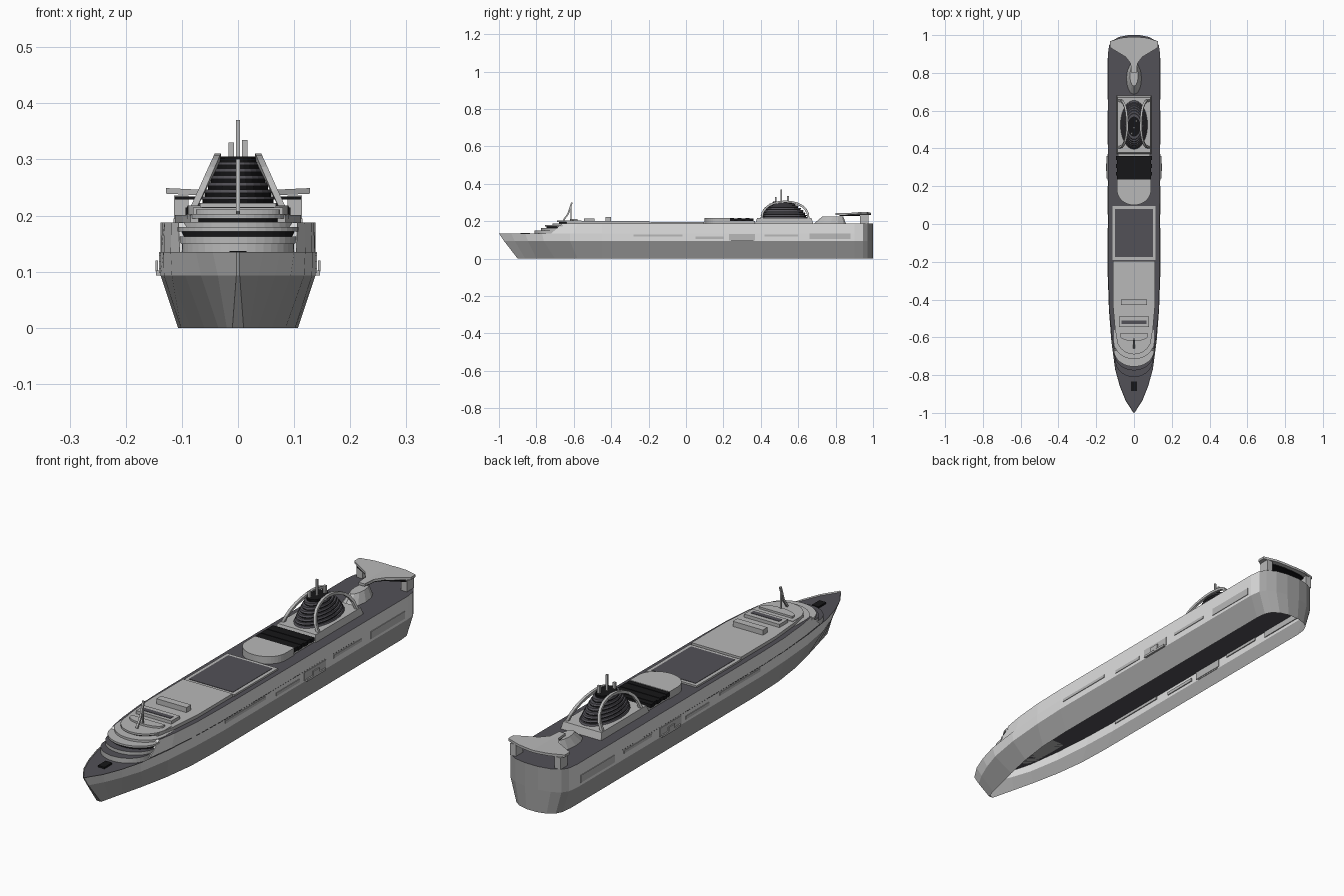
import bpy, bmesh, math
from mathutils import Vector

if "Cube" in bpy.data.objects:
    bpy.data.objects.remove(bpy.data.objects["Cube"])


def material(name, r, g, b):
    m = bpy.data.materials.new(name)
    m.diffuse_color = (r, g, b, 1)
    m.use_nodes = True
    m.node_tree.nodes["Principled BSDF"].inputs["Base Color"].default_value = m.diffuse_color
    return m


WHITE = material("white_paint", 0.74, 0.74, 0.74)
LIGHT = material("light_grey", 0.48, 0.48, 0.48)
HULL = material("hull_grey", 0.36, 0.36, 0.36)
DECK = material("dark_deck", 0.085, 0.082, 0.095)
BLACK = material("black_glass", 0.008, 0.008, 0.009)


def finish(name, bm, mats):
    bmesh.ops.recalc_face_normals(bm, faces=bm.faces[:])
    me = bpy.data.meshes.new(name)
    bm.to_mesh(me)
    bm.free()
    for m in mats:
        me.materials.append(m)
    ob = bpy.data.objects.new(name, me)
    bpy.context.collection.objects.link(ob)
    return ob


def mirrored(half):
    """Closed outline from the points of the +x half, bow to stern."""
    return half + [(-x, y) for x, y in reversed(half) if x > 1e-6]


def loft(name, rings, mats, rule=None, top=None, bottom=False):
    """Skin a stack of equal rings of 3D points; rule(centre) picks a material."""
    bm = bmesh.new()
    vs = [[bm.verts.new(p) for p in r] for r in rings]
    n = len(vs[0])
    for a, b in zip(vs, vs[1:]):
        for i in range(n):
            j = (i + 1) % n
            f = bm.faces.new((a[i], a[j], b[j], b[i]))
            if rule:
                f.material_index = rule(f.calc_center_median())
    if top is not None:
        bm.faces.new(vs[-1]).material_index = top
    if bottom:
        bm.faces.new(list(reversed(vs[0])))
    return finish(name, bm, mats)


def prism(name, outline, z0, z1, mat, top=None, taper=1.0, rule=None):
    cy = sum(p[1] for p in outline) / len(outline)
    rings = [[(x, y, z0) for x, y in outline],
             [(x * taper, cy + (y - cy) * taper, z1) for x, y in outline]]
    return loft(name, rings, [mat, top or mat], rule, 1, True)


def box(name, x0, x1, y0, y1, z0, z1, mat, top=None):
    return prism(name, [(x0, y0), (x1, y0), (x1, y1), (x0, y1)], z0, z1, mat, top)


def ellipse(rx, ry, cy, n=24):
    return [(rx * math.cos(2 * math.pi * i / n), cy + ry * math.sin(2 * math.pi * i / n))
            for i in range(n)]


def bow_front(w, front, back, depth, n=10):
    """Plan with a rounded front edge and a straight back."""
    half = [(w * math.sin(math.pi / 2 * i / n),
             front + depth * (1 - math.cos(math.pi / 2 * i / n))) for i in range(n + 1)]
    return mirrored(half + [(w, back)])


def strut(name, pts, r, mat):
    """Square bar swept through points."""
    bm = bmesh.new()
    pts = [Vector(p) for p in pts]
    rings = []
    for i, p in enumerate(pts):
        d = (pts[min(i + 1, len(pts) - 1)] - pts[max(i - 1, 0)]).normalized()
        u = d.cross(Vector((1, 0, 0))).normalized()
        v = d.cross(u)
        rings.append([p + u * r * a + v * r * b for a, b in ((1, 1), (-1, 1), (-1, -1), (1, -1))])
    bm.free()
    return loft(name, rings, [mat], None, 0, True)


# Hull: open underneath, flared lower part and upright upper band
stern = [(0.138, 0.90), (0.132, 0.945), (0.115, 0.97), (0.08, 0.99), (0.03, 1.0)]
sheer = [(0.003, -1.0), (0.045, -0.935), (0.075, -0.86), (0.10, -0.77),
         (0.12, -0.62), (0.133, -0.45), (0.138, -0.3)] + stern
chine = [(0.003, -0.972), (0.036, -0.915), (0.066, -0.845), (0.094, -0.76),
         (0.118, -0.62), (0.132, -0.45), (0.138, -0.3)] + stern
keel = [(0.010, -0.90), (0.02, -0.86), (0.035, -0.80), (0.06, -0.70),
        (0.085, -0.58), (0.102, -0.45), (0.107, -0.3)] + [(x * 0.775, y) for x, y in stern]
rings = [[(x, y, z) for x, y in mirrored(h)] for h, z in
         ((keel, 0), (chine, 0.093), (sheer, 0.135))]
paint = lambda c: 0 if c.z < 0.09 or c.y > 0.945 else 1
loft("hull", rings, [HULL, WHITE], paint)
bm = bmesh.new()
bm.faces.new([bm.verts.new((x * 0.99, y * 0.995, 0.130)) for x, y in mirrored(sheer)])
finish("main_deck", bm, [DECK])
box("bow_hatch", -0.015, 0.015, -0.885, -0.835, 0.13, 0.137, BLACK)

# Upper passenger decks with dark top deck
upper = [(0.104, -0.72), (0.12, -0.60), (0.132, -0.45), (0.137, -0.3)] + stern
top = [(0.106, -0.66), (0.119, -0.58), (0.131, -0.45), (0.135, -0.3)] + stern
loft("upper_decks", [[(x, y, 0.135) for x, y in mirrored(upper)],
                     [(x, y, 0.188) for x, y in mirrored(top)]],
     [HULL, WHITE, DECK], lambda c: 0 if c.y > 0.945 else 1, 2)

# Stepped bridge front with dark window bands
tiers = [(0.100, -0.81, 0.130, 0.150, LIGHT), (0.104, -0.775, 0.150, 0.163, LIGHT),
         (0.104, -0.745, 0.163, 0.172, BLACK), (0.108, -0.755, 0.172, 0.180, LIGHT),
         (0.105, -0.715, 0.180, 0.189, LIGHT), (0.085, -0.680, 0.189, 0.195, BLACK),
         (0.092, -0.690, 0.195, 0.203, LIGHT), (0.075, -0.620, 0.203, 0.211, LIGHT)]
for i, (w, f, z0, z1, m) in enumerate(tiers):
    back = -0.56 if i < 7 else -0.58
    prism("bridge_tier_%d" % i, bow_front(w, f, back, 0.09 if i < 7 else 0.03), z0, z1, m,
          DECK if i in (0, 1) else LIGHT)

# Forward roof and its fittings
prism("forward_roof", mirrored([(0.085, -0.64), (0.10, -0.56), (0.112, -0.42), (0.112, -0.195)]),
      0.188, 0.201, LIGHT)
box("roof_locker", -0.068, 0.068, -0.43, -0.40, 0.20, 0.222, LIGHT)
box("roof_house", -0.08, 0.08, -0.545, -0.49, 0.20, 0.214, LIGHT)
box("roof_house_recess", -0.065, 0.065, -0.53, -0.51, 0.214, 0.2155, DECK)
strut("fore_mast", [(0, -0.655, 0.205), (0, -0.63, 0.24), (0, -0.61, 0.30)], 0.004, LIGHT)
strut("fore_mast_stay", [(0, -0.615, 0.205), (0, -0.615, 0.28)], 0.003, LIGHT)

# Midship pool area
box("pool_frame", -0.115, 0.115, -0.19, 0.095, 0.188, 0.195, LIGHT)
box("pool_deck", -0.10, 0.10, -0.175, 0.08, 0.195, 0.1965, DECK)

# Lounge with rounded front, and louvred glass roof
prism("lounge", bow_front(0.09, 0.10, 0.235, 0.08), 0.188, 0.218, LIGHT)
box("glass_roof_base", -0.085, 0.085, 0.235, 0.37, 0.188, 0.20, LIGHT)
for i in range(6):
    y = 0.235 + i * 0.0208
    w = 0.094 if i % 2 else 0.091
    box("glass_roof_slat_%d" % i, -w, w, y, y + 0.0208, 0.20, 0.216 - 0.002 * (i % 2), BLACK)

# Funnel: base, louvred oval body, side arches, aerials
prism("funnel_base", mirrored([(0.092, 0.37), (0.092, 0.68)]), 0.188, 0.216, LIGHT, taper=0.94)
for i in range(14):
    t0, t1 = i / 14, (i + 1) / 14
    if i % 2:
        o = ellipse(0.066 - 0.034 * t0, 0.120 - 0.075 * t0 ** 1.5, 0.525 - 0.01 * t0)
        prism("funnel_gap_%d" % i, o, 0.216 + 0.086 * t0, 0.216 + 0.086 * t1, BLACK)
    else:
        o = ellipse(0.072 - 0.036 * t0, 0.130 - 0.075 * t0 ** 1.5, 0.525 - 0.01 * t0)
        prism("funnel_louvre_%d" % i, o, 0.216 + 0.086 * t0, 0.216 + 0.086 * t1, DECK, taper=0.96)
prism("funnel_top", ellipse(0.033, 0.05, 0.515), 0.30, 0.305, BLACK)
for s in (-1, 1):
    arch = []
    for i in range(13):
        a = math.pi * i / 12
        h = math.sin(a) ** 0.8 if 0 < i < 12 else 0
        arch.append((s * (0.080 - 0.044 * h), 0.53 - 0.125 * math.cos(a), 0.212 + 0.093 * h))
    strut("funnel_arch", arch, 0.0055, LIGHT)
for x, y, z, r in ((0, 0.51, 0.37, 0.004), (0.012, 0.545, 0.335, 0.005), (-0.012, 0.48, 0.33, 0.005)):
    strut("funnel_aerial", [(x, y, 0.30), (x, y, z)], r, LIGHT)

# Aft house and stern wing on two pylons
loft("aft_house", [[(x, y, 0.188) for x, y in ellipse(0.040, 0.085, 0.77, 12)],
                   [(x, y, 0.226) for x, y in ellipse(0.022, 0.055, 0.785, 12)]], [LIGHT], None, 0)
wing = [(0.014, 0.80), (0.018, 0.85), (0.045, 0.885), (0.128, 0.935),
        (0.128, 0.967), (0.07, 0.985), (0.02, 0.99)]
lift = lambda x: 0.233 + 0.006 * abs(x) / 0.128
# built as one half and mirrored across the centreline
half = [(0, 0.80)] + wing + [(0, 0.99)]
for s in (-1, 1):
    loft("stern_wing", [[(s * x, y, lift(x)) for x, y in half],
                        [(s * x, y, lift(x) + 0.010) for x, y in half]], [LIGHT], None, 0, True)
    a, b = sorted((s * 0.088, s * 0.114))
    box("wing_pylon", a, b, 0.93, 0.975, 0.188, 0.236, LIGHT)
    prism("wing_underside", [(s * x * 0.88, 0.9 + (y - 0.9) * 0.8) for x, y in half],
          0.229, 0.234, BLACK)

# Balcony plates and boat ledges along both sides
for s in (-1, 1):
    for y0, y1, z0, z1 in ((-0.28, -0.02, 0.118, 0.13), (0.05, 0.2, 0.105, 0.118),
                           (0.23, 0.37, 0.098, 0.132), (0.42, 0.6, 0.118, 0.13),
                           (0.66, 0.88, 0.105, 0.135)):
        a, b = sorted((s * 0.134, s * 0.1405))
        box("side_balcony", a, b, y0, y1, z0, z1, LIGHT)
    a, b = sorted((s * 0.136, s * 0.146))
    box("boat_ledge", a, b, 0.24, 0.36, 0.093, 0.102, LIGHT)
    a, b = sorted((s * 0.1425, s * 0.147))
    box("boat_rail", a, b, 0.28, 0.32, 0.10, 0.12, LIGHT)
